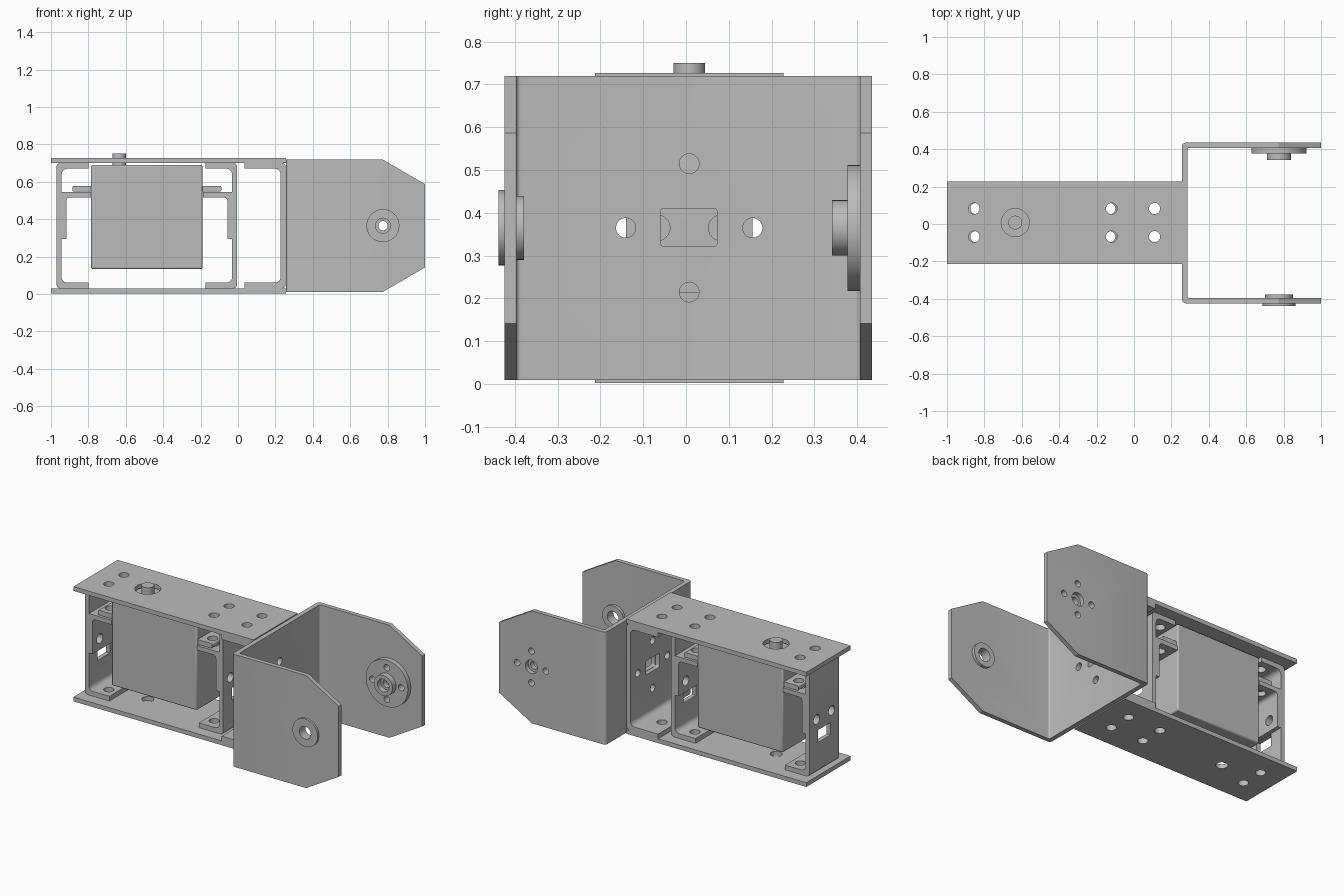
import bpy, bmesh, math
from mathutils import Vector

old = bpy.data.objects.get("Cube")
if old:
    bpy.data.objects.remove(old, do_unlink=True)

grey = bpy.data.materials.new("metal grey")
grey.use_nodes = True
grey.diffuse_color = (0.5, 0.5, 0.5, 1)
grey.node_tree.nodes["Principled BSDF"].inputs["Base Color"].default_value = (0.5, 0.5, 0.5, 1)


# ---- 2D outlines ----
def circle(u, v, r, n=32):
    return [(u + r * math.cos(math.tau * i / n), v + r * math.sin(math.tau * i / n)) for i in range(n)]


def rect(u0, u1, v0, v1):
    return [(u0, v0), (u1, v0), (u1, v1), (u0, v1)]


def rounded(corners, steps=5):
    """Outline of (u, v, radius) corners with the corners eased."""
    out = []
    for i, (u, v, r) in enumerate(corners):
        p = Vector((u, v))
        if r == 0:
            out.append((u, v))
            continue
        a = p + (Vector(corners[i - 1][:2]) - p).normalized() * r
        b = p + (Vector(corners[(i + 1) % len(corners)][:2]) - p).normalized() * r
        c = a + b - p
        for k in range(steps + 1):
            t = math.pi / 2 * k / steps
            q = c + (a - c) * math.cos(t) + (b - c) * math.sin(t)
            out.append((q.x, q.y))
    return out


# ---- solids ----
def place(axis, u, v, t):
    return {"x": (t, u, v), "y": (u, t, v), "z": (u, v, t)}[axis]


def solid(name, *prisms):
    """One object from prisms given as (outline, axis, start, end)."""
    bm = bmesh.new()
    for pts, axis, a, b in prisms:
        lo = [bm.verts.new(place(axis, u, v, a)) for u, v in pts]
        hi = [bm.verts.new(place(axis, u, v, b)) for u, v in pts]
        bm.faces.new(lo)
        bm.faces.new(hi[::-1])
        for i in range(len(pts)):
            j = (i + 1) % len(pts)
            bm.faces.new((lo[i], hi[i], hi[j], lo[j]))
    bmesh.ops.recalc_face_normals(bm, faces=bm.faces)
    me = bpy.data.meshes.new(name)
    bm.to_mesh(me)
    bm.free()
    ob = bpy.data.objects.new(name, me)
    bpy.context.collection.objects.link(ob)
    me.materials.append(grey)
    return ob


def activate(ob):
    bpy.ops.object.select_all(action="DESELECT")
    ob.select_set(True)
    bpy.context.view_layer.objects.active = ob


def boolean(ob, operation, *prisms):
    cutter = solid("cutter", *prisms)
    cutter.hide_render = True
    mod = ob.modifiers.new("shape", "BOOLEAN")
    mod.operation, mod.object, mod.solver = operation, cutter, "EXACT"
    activate(ob)
    bpy.ops.object.modifier_apply(modifier=mod.name)
    bpy.data.objects.remove(cutter, do_unlink=True)


def cut(ob, *prisms):
    boolean(ob, "DIFFERENCE", *prisms)


def mirror_x(pts, centre):
    return [(2 * centre - u, v) for u, v in pts]


MID_Y, MID_Z = 0.0075, 0.365       # centre lines
PIVOT, SHAFT = 0.775, -0.635       # joint and output shaft
SERVO = -0.4875                    # middle of the servo along x


def drill_pairs(*xs):
    return [(circle(x, MID_Y + s * 0.075, 0.03), "z", -0.1, 0.9) for x in xs for s in (-1, 1)]


# ---- top and bottom plates ----
for name, z0, z1, r in (("bottom_plate", 0.003, 0.03, 0.035), ("top_plate", 0.70, 0.727, 0.075)):
    plate = solid(name, (rect(-1, 0.257, -0.213, 0.228), "z", z0, z1))
    cut(plate, (circle(SHAFT, MID_Y, r), "z", -0.1, 0.9), *drill_pairs(-0.855, -0.12, 0.11))


# ---- C shaped brackets ----
def channel(x0, x1):
    t = 0.027
    return rounded([(x0, 0.03, 0.02), (x1, 0.03, 0), (x1, 0.06, 0), (x0 + t, 0.06, 0.03),
                    (x0 + t, 0.67, 0.03), (x1, 0.67, 0), (x1, 0.70, 0), (x0, 0.70, 0.02)])


lug = rounded([(-0.944, 0.295, 0), (-0.918, 0.295, 0), (-0.918, 0.516, 0.02),
               (-0.787, 0.516, 0), (-0.787, 0.544, 0), (-0.944, 0.544, 0)])
for name, flip in (("rear_servo_bracket", False), ("inner_servo_bracket", True)):
    web, tab = channel(-0.97, -0.80), lug
    if flip:
        web, tab = mirror_x(web, SERVO), mirror_x(tab, SERVO)
    bracket = solid(name, (web, "y", -0.14, 0.155))
    boolean(bracket, "UNION", (tab, "y", -0.14, 0.155))
    x = -0.12 if flip else -0.855
    side = (-0.08, 0.05) if flip else (-1, -0.9)
    cut(bracket, *drill_pairs(x),
        (rect(-0.055, 0.07, 0.215, 0.293), "x", *side),
        *[(circle(MID_Y + s * 0.075, MID_Z, 0.03), "x", *side) for s in (-1, 1)])

# window and four screw holes shared by the joined end webs
end_holes = [(rounded([(-0.06, 0.322, 0.008), (0.073, 0.322, 0.008),
                       (0.073, 0.41, 0.008), (-0.06, 0.41, 0.008)]), "x", 0.15, 0.35)]
for i in range(4):
    a = math.pi / 2 * i
    end_holes.append((circle(MID_Y + 0.148 * math.cos(a), MID_Z + 0.15 * math.sin(a), 0.023), "x", 0.15, 0.35))

end_bracket = solid("end_bracket", (mirror_x(channel(0.035, 0.255), 0.145), "y", -0.213, 0.228))
cut(end_bracket, *drill_pairs(0.11))
cut(end_bracket, *end_holes)

# ---- U shaped yoke with chamfered arms ----
yoke = solid("yoke", (rounded([(0.257, -0.424, 0.02), (1, -0.424, 0), (1, -0.396, 0),
                               (0.286, -0.396, 0.01), (0.286, 0.407, 0.01), (1, 0.407, 0),
                               (1, 0.435, 0), (0.257, 0.435, 0.02)]), "z", 0.01, 0.72))
boolean(yoke, "INTERSECT", ([(0.2, -0.1), (0.583, -0.1), (1, 0.142), (1.1, 0.2), (1.1, 0.53),
                             (1, 0.587), (0.583, 0.83), (0.2, 0.83)], "y", -0.6, 0.6))
cut(yoke, *end_holes)


def ring_holes(y0, y1):
    return [(circle(PIVOT + 0.1 * math.cos(math.pi / 2 * i), MID_Z + 0.1 * math.sin(math.pi / 2 * i), 0.02),
             "y", y0, y1) for i in range(4)]


cut(yoke, (circle(PIVOT, MID_Z, 0.075), "y", -0.6, -0.2),
    (circle(PIVOT, MID_Z, 0.042), "y", 0.2, 0.6), *ring_holes(0.2, 0.6))

# ---- bushing in the front arm ----
bushing = solid("bushing", (circle(PIVOT, MID_Z, 0.088), "y", -0.438, -0.424))
boolean(bushing, "UNION", (circle(PIVOT, MID_Z, 0.075), "y", -0.43, -0.378))
cut(bushing, (circle(PIVOT, MID_Z, 0.04), "y", -0.6, -0.2))

# ---- round horn on the back arm ----
horn = solid("horn", (circle(PIVOT, MID_Z, 0.147, 48), "y", 0.377, 0.407))
boolean(horn, "UNION", (circle(PIVOT, MID_Z, 0.065), "y", 0.341, 0.39))
cut(horn, (circle(PIVOT, MID_Z, 0.025), "y", 0.2, 0.6), *ring_holes(0.2, 0.6))
cut(horn, (circle(PIVOT, MID_Z, 0.04), "y", 0.2, 0.375))

# ---- servo ----
body = solid("servo_body", (rect(-0.785, -0.19, -0.14, 0.155), "z", 0.133, 0.69))
bevel = body.modifiers.new("soft edges", "BEVEL")
bevel.width, bevel.segments = 0.008, 2
ears = rounded([(-0.886, 0.548, 0.008), (-0.089, 0.548, 0.008), (-0.089, 0.578, 0.008), (-0.886, 0.578, 0.008)])
servo_ears = solid("servo_ears", (ears, "y", -0.13, 0.145))
cut(servo_ears, *drill_pairs(-0.845, -0.13))
solid("output_shaft", (circle(SHAFT, MID_Y, 0.037), "z", 0.68, 0.75))

# ---- shading ----
for ob in list(bpy.context.collection.objects):
    if ob.type == "MESH" and grey.name in ob.data.materials:
        activate(ob)
        bpy.ops.object.shade_smooth_by_angle(angle=math.radians(30))
